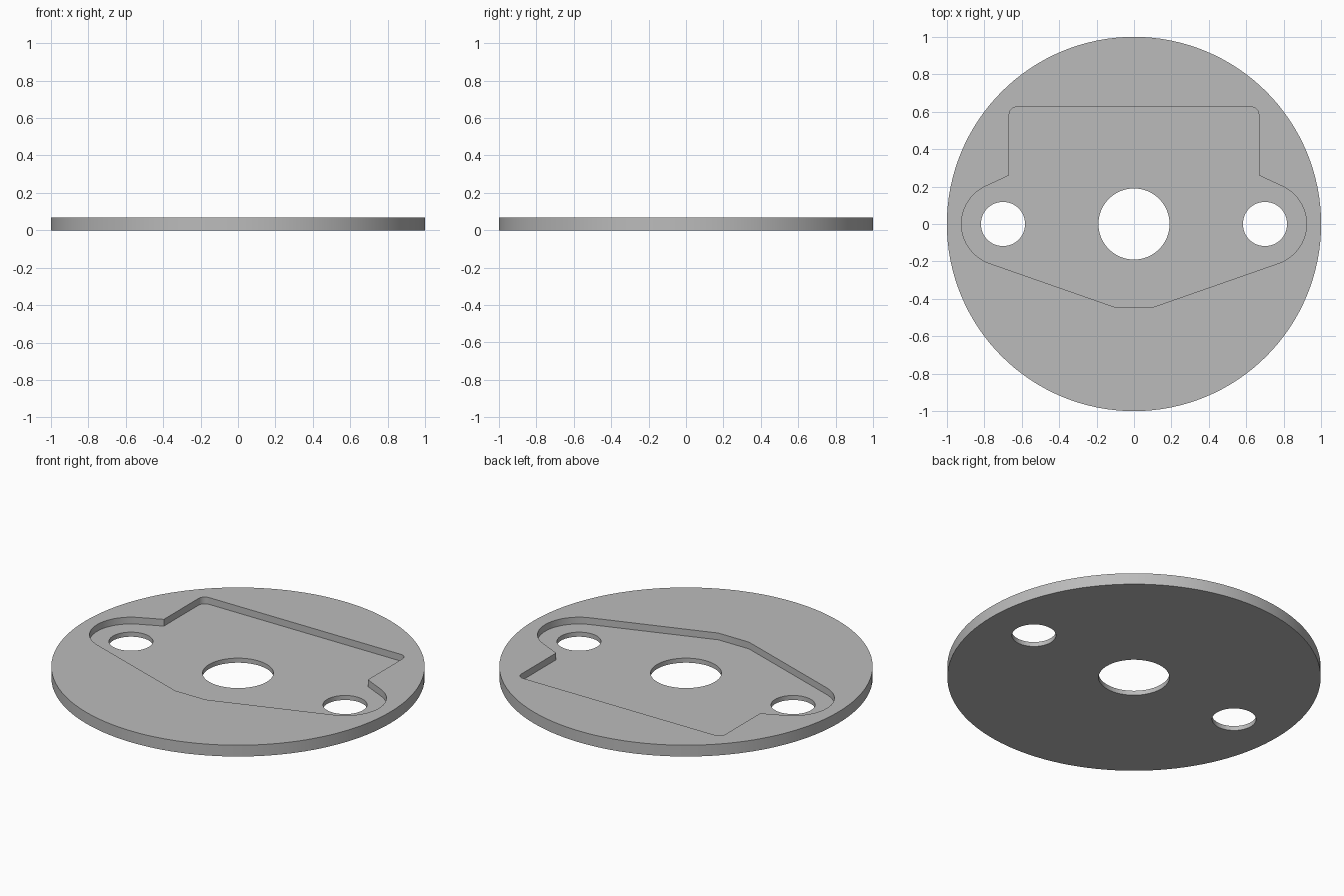
import bpy, bmesh
from math import cos, sin, radians, pi

cube = bpy.data.objects.get("Cube")
if cube:
    bpy.data.objects.remove(cube, do_unlink=True)

THICK, FLOOR = 0.067, 0.027

grey = bpy.data.materials.new("plain grey")
grey.use_nodes = True
grey.diffuse_color = (0.5, 0.5, 0.5, 1)
grey.node_tree.nodes["Principled BSDF"].inputs["Base Color"].default_value = (0.5, 0.5, 0.5, 1)


def arc(cx, cy, r, start, end, steps):
    angles = [radians(start + (end - start) * i / steps) for i in range(steps + 1)]
    return [(cx + r * cos(a), cy + r * sin(a)) for a in angles]


def circle(cx, r, steps):
    return arc(cx, 0, r, 0, 360, steps)[:-1]


def prism(name, outline, z0, z1):
    """Extrude a counter-clockwise outline into a solid."""
    bm = bmesh.new()
    base = bm.faces.new([bm.verts.new((x, y, z0)) for x, y in outline])
    top = bmesh.ops.extrude_face_region(bm, geom=[base])["geom"]
    moved = [v for v in top if isinstance(v, bmesh.types.BMVert)]
    bmesh.ops.translate(bm, vec=(0, 0, z1 - z0), verts=moved)
    bmesh.ops.recalc_face_normals(bm, faces=bm.faces)
    mesh = bpy.data.meshes.new(name)
    bm.to_mesh(mesh)
    bm.free()
    mesh.materials.append(grey)
    obj = bpy.data.objects.new(name, mesh)
    bpy.context.collection.objects.link(obj)
    return obj


# Round plate
plate = prism("round_plate", circle(0, 1, 128), 0, THICK)

# Recess outline: right half from front to back, then mirrored
half = [(0.10, -0.445)]
half += arc(0.70, 0, 0.222, -70.5, 65, 28)
half += [(0.667, 0.26)]
half += arc(0.627, 0.585, 0.04, 0, 90, 8)
outline = half + [(-x, y) for x, y in reversed(half)]

# Cutters: recess, centre bore and two side holes
cutters = [prism("recess_cutter", outline, FLOOR, 0.2)]
for name, x, r in (("centre", 0, 0.19), ("left", 0.70, 0.118), ("right", -0.70, 0.118)):
    cutters.append(prism(name + "_hole_cutter", circle(x, r, 64), -0.1, 0.3))

bpy.context.view_layer.objects.active = plate
plate.select_set(True)
for cutter in cutters:
    cutter.hide_render = True
    mod = plate.modifiers.new(cutter.name, "BOOLEAN")
    mod.operation = "DIFFERENCE"
    mod.solver = "EXACT"
    mod.object = cutter
    bpy.ops.object.modifier_apply(modifier=mod.name)
    bpy.data.objects.remove(cutter, do_unlink=True)

bpy.ops.object.shade_smooth_by_angle(angle=radians(20))
